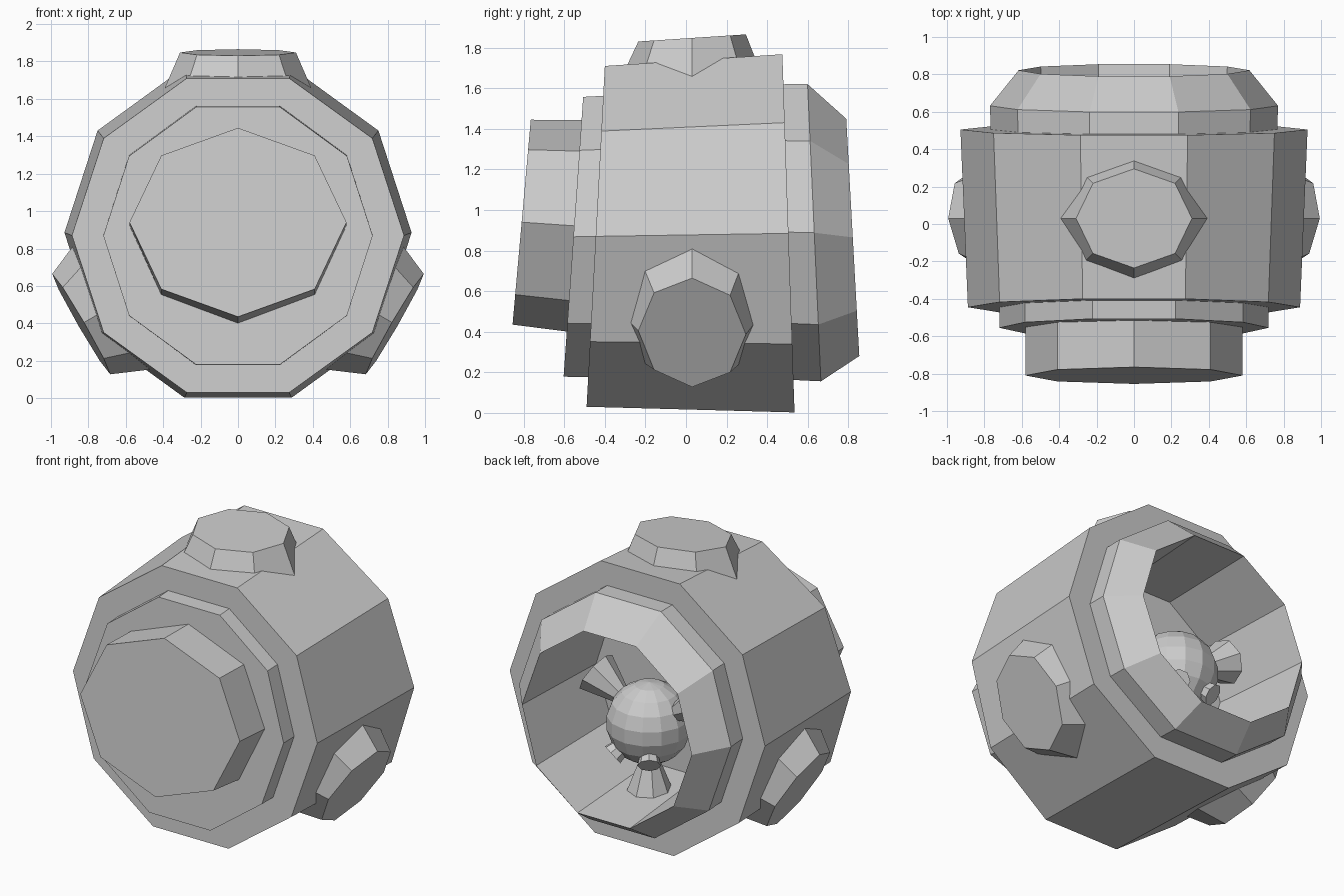
import bpy, bmesh, math
from mathutils import Vector, Matrix

if "Cube" in bpy.data.objects:
    bpy.data.objects.remove(bpy.data.objects["Cube"])

grey = bpy.data.materials.new("plain_grey")
grey.diffuse_color = (0.6, 0.6, 0.6, 1)
grey.use_nodes = True
grey.node_tree.nodes["Principled BSDF"].inputs["Base Color"].default_value = grey.diffuse_color


def finish(name, bm, matrix=None):
    if matrix is not None:
        bm.transform(matrix)
    bmesh.ops.recalc_face_normals(bm, faces=bm.faces[:])
    me = bpy.data.meshes.new(name)
    bm.to_mesh(me)
    bm.free()
    me.materials.append(grey)
    ob = bpy.data.objects.new(name, me)
    bpy.context.collection.objects.link(ob)
    return ob


def loft(name, n, rings, cap_start=True, cap_end=True):
    """Rings along y: (x radius, z radius, centre y, centre z, y lean per z)."""
    bm = bmesh.new()
    loops = []
    for rx, rz, cy, cz, lean in rings:
        loop = []
        for i in range(n):
            a = 2 * math.pi * i / n
            dz = rz * math.sin(a)
            loop.append(bm.verts.new((rx * math.cos(a), cy + lean * dz, cz + dz)))
        loops.append(loop)
    for p, q in zip(loops, loops[1:]):
        for i in range(n):
            j = (i + 1) % n
            bm.faces.new((p[i], p[j], q[j], q[i]))
    if cap_start:
        bm.faces.new(loops[0])
    if cap_end:
        bm.faces.new(loops[-1])
    return finish(name, bm)


def cone(name, start, end, r1, r2, n=8):
    """Tapered cylinder between two points."""
    start, end = Vector(start), Vector(end)
    d = end - start
    bm = bmesh.new()
    bmesh.ops.create_cone(bm, cap_ends=True, segments=n, radius1=r1, radius2=r2, depth=d.length)
    m = Matrix.Translation((start + end) / 2) @ d.to_track_quat('Z', 'Y').to_matrix().to_4x4()
    return finish(name, bm, m)


# Ten-sided hull, open where the rear ring sits
loft("hull", 10, [(0.888, 0.883, -0.445, 0.87, 0.0535),
                  (0.928, 0.928, 0.505, 0.885, -0.034),
                  (0.70, 0.70, 0.505, 0.885, -0.034)], cap_end=False)

# Stepped front plate and eight-sided front block
loft("front_plate", 10, [(0.72, 0.725, -0.555, 0.868, 0.07),
                         (0.72, 0.73, -0.42, 0.87, 0.06)])
loft("front_block", 8, [(0.58, 0.505, -0.81, 0.94, 0.089),
                        (0.58, 0.522, -0.52, 0.92, 0.08)])

# Rear ring with chamfer, sharp rim and deep cavity
loft("rear_ring", 10, [(0.765, 0.765, 0.46, 0.892, -0.034),
                       (0.77, 0.77, 0.632, 0.888, -0.045),
                       (0.617, 0.615, 0.822, 0.865, -0.055),
                       (0.57, 0.57, 0.12, 0.88, 0.0)], cap_start=False)

# Three octagonal bumps spaced around the hull axis
axis = Vector((0, 0, 0.88))
for k, label in enumerate(("top", "right", "left")):
    bm = bmesh.new()
    top, base = [], []
    for i in range(8):
        a = math.pi * i / 4
        c, s = math.cos(a), math.sin(a)
        top.append(bm.verts.new((0.31 * c, 0.03 + 0.265 * s, 1.848 + 0.0175 * s)))
        base.append(bm.verts.new((0.395 * c, 0.03 + 0.35 * s, 1.65)))
    for i in range(8):
        j = (i + 1) % 8
        bm.faces.new((base[i], base[j], top[j], top[i]))
    bm.faces.new(top)
    bm.faces.new(base)
    turn = Matrix.Rotation(math.radians(120 * k), 4, 'Y')
    finish(label + "_bump", bm, Matrix.Translation(axis) @ turn @ Matrix.Translation(-axis))

# Ball inside the cavity
ball = Vector((0, 0.38, 0.75))
bm = bmesh.new()
bmesh.ops.create_uvsphere(bm, u_segments=14, v_segments=9, radius=0.26)
finish("inner_ball", bm, Matrix.Translation(ball))

# Three flared supports around the ball
for k, deg in enumerate((270, 30, 150)):
    a = math.radians(deg)
    d = Vector((math.cos(a), 0, math.sin(a)))
    cone("ball_support_%d" % k, ball + d * 0.22, ball + d * 0.45, 0.05, 0.14)

# Two small nozzles on the ball
for side, label in ((1, "right"), (-1, "left")):
    d = Vector((side * 0.45, 0.65, -0.61)).normalized()
    cone(label + "_nozzle", ball + d * 0.2, ball + d * 0.295, 0.05, 0.07)
